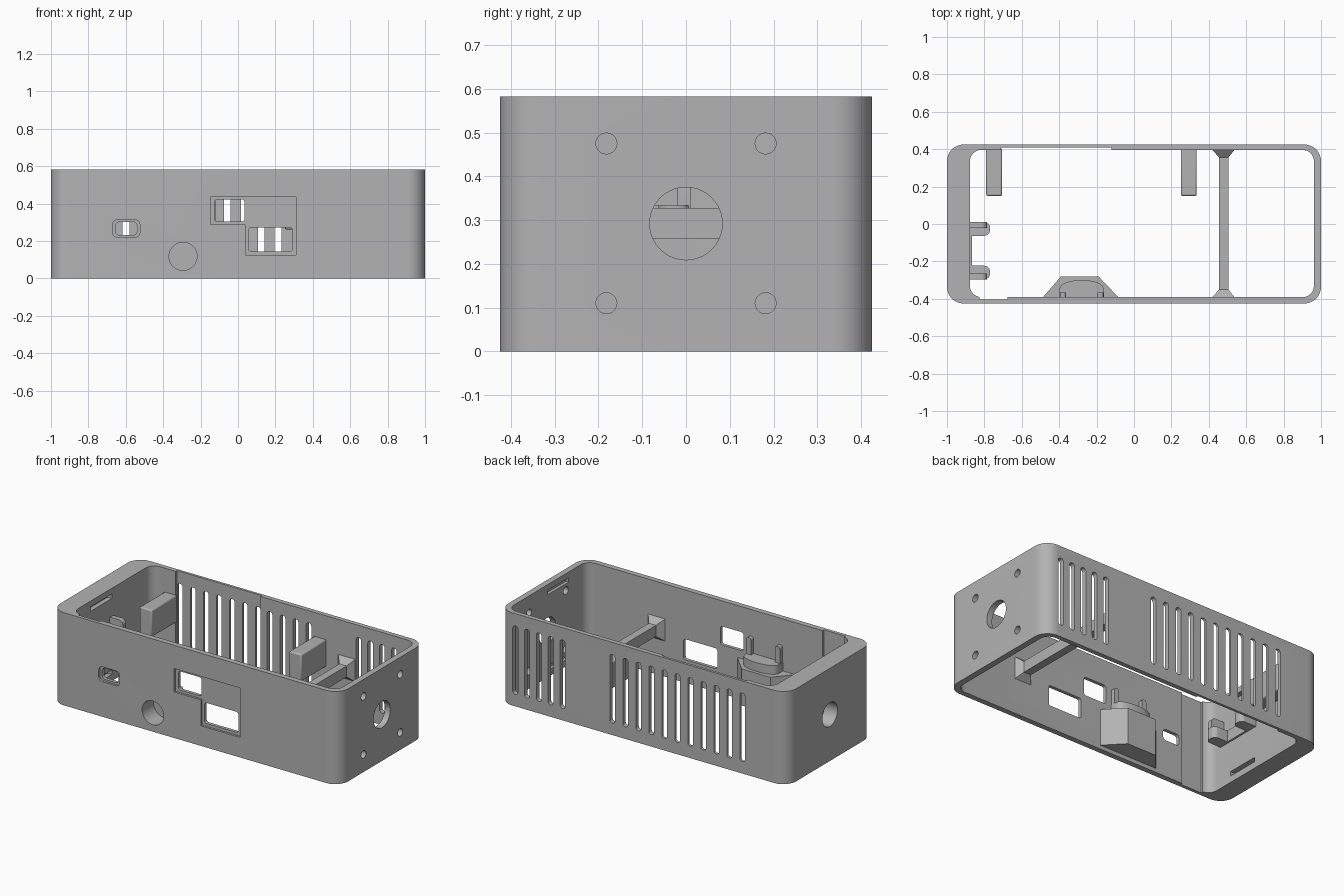
import bpy, bmesh, math

if "Cube" in bpy.data.objects:
    bpy.data.objects.remove(bpy.data.objects["Cube"], do_unlink=True)

grey = bpy.data.materials.new("matte grey")
grey.use_nodes = True
COLOUR = (0.45, 0.45, 0.45, 1)
grey.diffuse_color = COLOUR
grey.node_tree.nodes["Principled BSDF"].inputs["Base Color"].default_value = COLOUR

H = 0.582          # case height
Y = 0.425          # half depth
FRONT_IN, BACK_IN = -0.391, 0.396
LEFT_IN, RIGHT_IN = -0.877, 0.962


def rounded(u0, u1, v0, v1, r, n=8):
    """Outline of a rounded rectangle."""
    pts = []
    corners = ((u1 - r, v1 - r), (u0 + r, v1 - r), (u0 + r, v0 + r), (u1 - r, v0 + r))
    for q, (cu, cv) in enumerate(corners):
        for i in range(n + 1):
            a = math.pi / 2 * (q + i / n)
            pts.append((cu + r * math.cos(a), cv + r * math.sin(a)))
    return pts


def rect(u0, u1, v0, v1):
    return [(u0, v0), (u1, v0), (u1, v1), (u0, v1)]


def circle(u, v, r, n=40):
    return [(u + r * math.cos(2 * math.pi * i / n), v + r * math.sin(2 * math.pi * i / n))
            for i in range(n)]


def place(axis, p, t):
    u, v = p
    return {"x": (t, u, v), "y": (u, t, v), "z": (u, v, t)}[axis]


def prism(name, axis, outline, lo, hi, end=None):
    """Extrude an outline along an axis; a different end outline gives a taper."""
    bm = bmesh.new()
    a = [bm.verts.new(place(axis, p, lo)) for p in outline]
    b = [bm.verts.new(place(axis, p, hi)) for p in (end or outline)]
    n = len(a)
    bm.faces.new(a)
    bm.faces.new(b)
    for i in range(n):
        bm.faces.new((a[i], a[(i + 1) % n], b[(i + 1) % n], b[i]))
    bmesh.ops.recalc_face_normals(bm, faces=bm.faces)
    mesh = bpy.data.meshes.new(name)
    bm.to_mesh(mesh)
    bm.free()
    mesh.materials.append(grey)
    ob = bpy.data.objects.new(name, mesh)
    bpy.context.collection.objects.link(ob)
    return ob


def select(ob):
    bpy.ops.object.select_all(action="DESELECT")
    ob.select_set(True)
    bpy.context.view_layer.objects.active = ob


def cut(target, axis, outline, lo, hi):
    cutter = prism("cutter", axis, outline, lo, hi)
    cutter.hide_render = True
    mod = target.modifiers.new("cut", "BOOLEAN")
    mod.operation, mod.solver, mod.object = "DIFFERENCE", "EXACT", cutter
    select(target)
    bpy.ops.object.modifier_apply(modifier=mod.name)
    bpy.data.objects.remove(cutter, do_unlink=True)


def bevel(ob, width):
    mod = ob.modifiers.new("bevel", "BEVEL")
    mod.width, mod.segments = width, 2


# Open case with a thick left wall
case = prism("case_shell", "z", rounded(-1, 1, -Y, Y, 0.09, 12), 0, H)
cut(case, "z", rounded(LEFT_IN, RIGHT_IN, FRONT_IN, BACK_IN, 0.06), -0.1, 0.7)

# Full-height reliefs inside the long walls
cut(case, "z", rect(-0.71, -0.12, 0.3, 0.409), -0.1, 0.7)
cut(case, "z", rect(-0.826, -0.676, -0.404, -0.3), -0.1, 0.7)

# Back ventilation slots
slots = [0.214 - 0.0903 * i for i in range(11)] + [0.56 + 0.082 * i for i in range(5)]
for x in slots:
    cut(case, "y", rounded(x - 0.018, x + 0.018, 0.075, 0.505, 0.017, 5), 0.3, 0.5)

# Front stepped recess with two ports
step = [(-0.147, 0.289), (0.04, 0.289), (0.04, 0.126), (0.31, 0.126), (0.31, 0.436), (-0.147, 0.436)]
cut(case, "y", step, -0.5, -0.412)
cut(case, "y", rounded(-0.125, 0.035, 0.305, 0.422, 0.015, 4), -0.5, -0.3)
cut(case, "y", rounded(0.056, 0.291, 0.144, 0.273, 0.015, 4), -0.5, -0.3)

# Small front port and round socket
cut(case, "y", rounded(-0.67, -0.525, 0.22, 0.313, 0.025, 5), -0.5, -0.412)
cut(case, "y", rounded(-0.655, -0.54, 0.232, 0.302, 0.02, 5), -0.5, -0.3)
socket = circle(-0.294, 0.118, 0.075)
cut(case, "y", socket, -0.5, -0.3)

# Right wall: centre hole and four screw holes; left wall: blind hole
cut(case, "x", circle(0, 0.292, 0.083), 0.9, 1.1)
for y in (-0.182, 0.182):
    for z in (0.11, 0.475):
        cut(case, "x", circle(y, z, 0.024, 20), 0.9, 1.1)
cut(case, "x", circle(0, 0.292, 0.075), -1.1, -0.91)

# Lid catch slots in the end walls
for z in (0.055, 0.532):
    catch = rect(-0.21, 0, z - 0.014, z + 0.014)
    cut(case, "x", catch, LEFT_IN - 0.03, -0.8)
    cut(case, "x", catch, 0.9, RIGHT_IN + 0.02)

# Board support blocks on the back wall
for side, x in (("left", 0.25), ("right", -0.79)):
    block = prism("support_block_" + side, "z", rect(x, x + 0.085, 0.15, 0.405), 0.262, 0.432)
    if side == "right":
        block.location.y = 0
    bevel(block, 0.008)

# Cross bar with flared ends
bar = rect(0.455, 0.505, 0.258, 0.328)
flare = rect(0.415, 0.54, 0.22, 0.366)
prism("cross_bar", "y", bar, -0.36, 0.36)
prism("bar_flare_front", "y", flare, FRONT_IN - 0.004, FRONT_IN + 0.04, bar)
prism("bar_flare_back", "y", flare, BACK_IN + 0.004, BACK_IN - 0.04, bar)

# Socket housing on the front wall
WALL = FRONT_IN - 0.004
housing = prism("socket_housing", "z",
                [(-0.49, WALL), (-0.08, WALL), (-0.19, -0.28), (-0.39, -0.28)], 0.025, 0.255)
cut(housing, "y", socket, -0.5, -0.31)

# Curved shelf and two prongs above the housing
arc = [(-0.28 + 0.12 * math.cos(a), -0.37 + 0.07 * math.sin(a) ** 0.6)
       for a in (math.pi * i / 16 for i in range(1, 16))]
shelf = [(-0.16, WALL), (-0.16, -0.37)] + arc + [(-0.4, -0.37), (-0.4, WALL)]
prism("socket_shelf", "z", shelf, 0.25, 0.31)
for side, x in (("left", -0.18), ("right", -0.38)):
    prism("shelf_prong_" + side, "y", rounded(x - 0.016, x + 0.016, 0.3, 0.415, 0.014, 4), WALL, -0.365)

# Pair of hooks on the left end wall, mirrored about their centre line
MID = -0.143
prism("hook_plate", "x", rect(-0.29, 0, 0.262, 0.333), LEFT_IN - 0.004, -0.865)
for side, s in (("back", 1), ("front", -1)):
    def ys(a, b):
        return sorted((MID + s * a, MID + s * b))
    foot = rounded(LEFT_IN - 0.06, -0.77, *ys(0.08, 0.153), 0.03, 6)
    foot = [(max(x, LEFT_IN - 0.004), y) for x, y in foot]
    prism("hook_foot_" + side, "z", foot, 0.262, 0.333)
    y0, y1 = ys(0.122, 0.153)
    prism("hook_prong_" + side, "y", rounded(LEFT_IN - 0.02, -0.785, 0.29, 0.41, 0.03, 6), y0, y1)

# Smooth curved faces, keep edges sharp
for ob in [o for o in bpy.context.scene.objects if o.type == "MESH"]:
    select(ob)
    bpy.ops.object.shade_smooth_by_angle(angle=math.radians(30))
